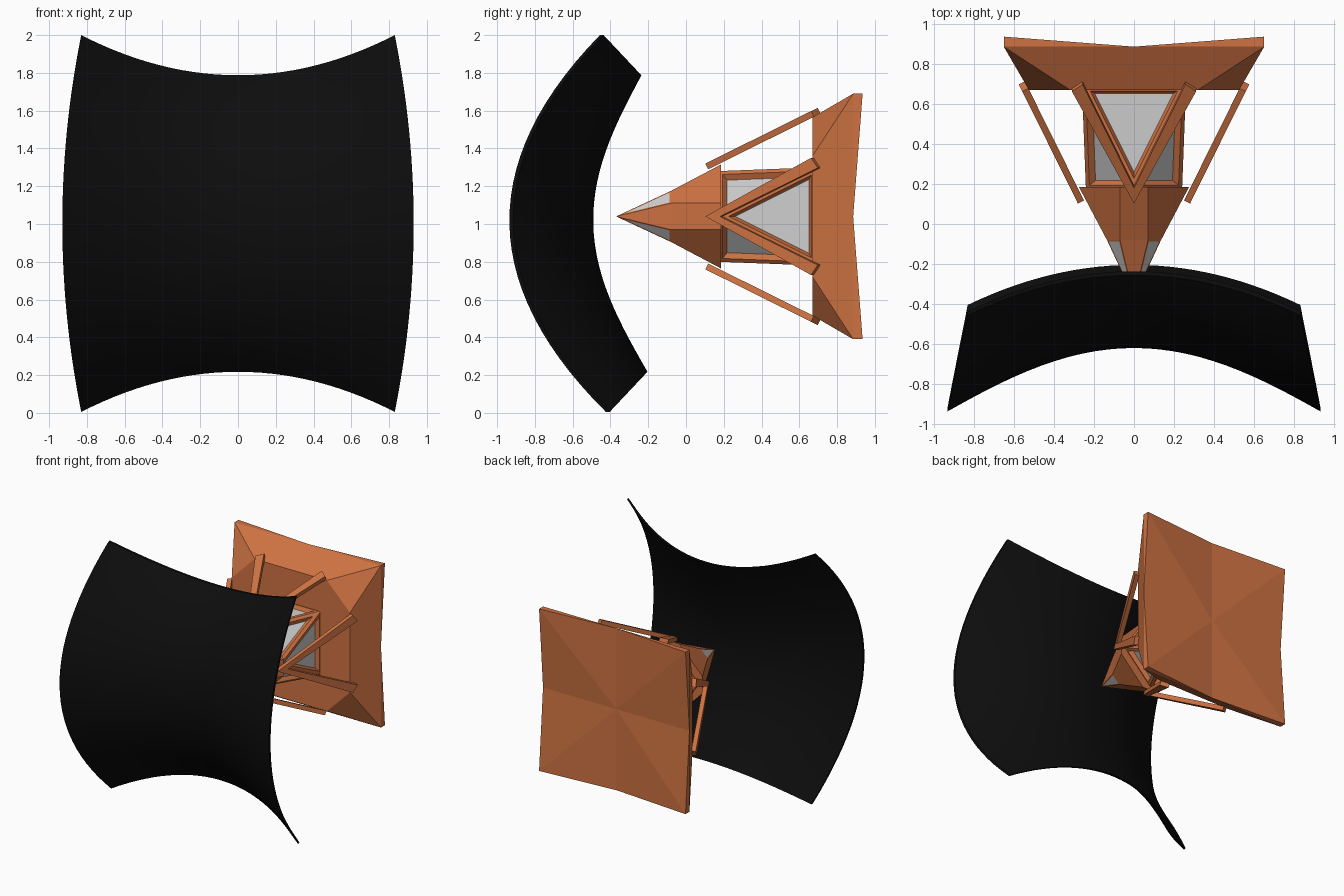
import bpy, bmesh, math
from mathutils import Vector

if "Cube" in bpy.data.objects:
    bpy.data.objects.remove(bpy.data.objects["Cube"])

CZ = 1.04  # height of the frame's central axis


def material(name, col):
    m = bpy.data.materials.new(name)
    m.diffuse_color = (*col, 1)
    m.use_nodes = True
    m.node_tree.nodes["Principled BSDF"].inputs["Base Color"].default_value = m.diffuse_color
    return m


ORANGE = material("burnt_orange", (0.62, 0.17, 0.055))
GLASS = material("pale_grey_glass", (0.62, 0.62, 0.62))
BLACK = material("gloss_black", (0.004, 0.004, 0.004))


def finish(name, bm, mats):
    me = bpy.data.meshes.new(name)
    bm.to_mesh(me)
    bm.free()
    for m in mats:
        me.materials.append(m)
    ob = bpy.data.objects.new(name, me)
    bpy.context.collection.objects.link(ob)
    return ob


def ring(bm, pts, y):
    return [bm.verts.new((x, y, CZ + z)) for x, z in pts]


def octagon(r, h):
    return [(r, -h), (r, h), (h, r), (-h, r), (-r, h), (-r, -h), (-h, -r), (h, -r)]


def glaze(bm, faces, frame, recess):
    """Frame each face, sink the pane, colour it as glass."""
    bmesh.ops.recalc_face_normals(bm, faces=bm.faces[:])
    bmesh.ops.inset_individual(bm, faces=faces, thickness=frame, depth=0,
                               use_even_offset=True)
    if recess:
        bmesh.ops.inset_individual(bm, faces=faces, thickness=recess * 0.5,
                                   depth=-recess, use_even_offset=True)
    for f in faces:
        f.material_index = 1


# curved black screen: saddle-shaped lens, thick in the middle, thin at the rim
bm = bmesh.new()
N = 28
sheets = []
for side in (-1, 1):
    g = []
    for i in range(N + 1):
        u = 2 * i / N - 1
        row = []
        for j in range(N + 1):
            v = 2 * j / N - 1
            x = u * (0.93 - 0.1 * v * v)
            z = 1.0025 + v * (0.785 + 0.2125 * u * u)
            y = -0.555 - 0.37 * u * u + v * v * (0.325 + 0.17 * u * u) - 0.016 * v
            y += side * (0.01 + 0.054 * (1 - u ** 4) * (1 - v ** 4))
            row.append(bm.verts.new((x, y, z)))
        g.append(row)
    for i in range(N):
        for j in range(N):
            bm.faces.new((g[i][j], g[i + 1][j], g[i + 1][j + 1], g[i][j + 1]))
    sheets.append(g)


def border(g):
    return ([g[i][0] for i in range(N)] + [g[N][j] for j in range(N)]
            + [g[i][N] for i in range(N, 0, -1)] + [g[0][j] for j in range(N, 0, -1)])


a, b = border(sheets[0]), border(sheets[1])
for k in range(len(a)):
    n = (k + 1) % len(a)
    bm.faces.new((a[k], a[n], b[n], b[k]))
bmesh.ops.recalc_face_normals(bm, faces=bm.faces[:])
screen = finish("curved_screen", bm, [BLACK])
bpy.context.view_layer.objects.active = screen
screen.select_set(True)
bpy.ops.object.shade_smooth_by_angle(angle=math.radians(35))

# back plate: faceted front, pinched square back
bm = bmesh.new()
S = 0.65
corner = [(S, S), (-S, S), (-S, -S), (S, -S)]
middle = [(0, S), (-S, 0), (0, -S), (S, 0)]
front = ring(bm, octagon(0.525, 0.32), 0.67)
cf = ring(bm, corner, 0.885)
cb = ring(bm, corner, 0.935)
mid = ring(bm, middle, 0.885)
hub = bm.verts.new((0, 0.885, CZ))
bm.faces.new(front)
for k in range(4):
    n = (k + 1) % 4
    p, q, r = (front[(2 * k + i) % 8] for i in (1, 2, 3))
    bm.faces.new((cf[k], p, q))
    bm.faces.new((cf[k], mid[k], cf[n], r, q))
    bm.faces.new((cf[k], cb[k], mid[k]))
    bm.faces.new((cf[n], mid[k], cb[n]))
    bm.faces.new((cb[k], hub, mid[k]))
    bm.faces.new((mid[k], hub, cb[n]))
bmesh.ops.recalc_face_normals(bm, faces=bm.faces[:])
finish("back_plate", bm, [ORANGE])

# cabin: diamond lofted to a square, a window in every triangular side
bm = bmesh.new()
D, Q = 0.24, 0.26
dia = ring(bm, [(D, 0), (0, D), (-D, 0), (0, -D)], 0.17)
sq = ring(bm, [(Q, Q), (-Q, Q), (-Q, -Q), (Q, -Q)], 0.69)
bm.faces.new(dia)
bm.faces.new(sq)
panes = []
for k in range(4):
    n = (k + 1) % 4
    panes.append(bm.faces.new((dia[k], dia[n], sq[k])))
    panes.append(bm.faces.new((dia[n], sq[n], sq[k])))
glaze(bm, panes, 0.025, 0.03)
finish("cabin", bm, [ORANGE, GLASS])

# nose: octagonal spike with glass between the ribs near the tip
bm = bmesh.new()
tip = bm.verts.new((0, -0.37, CZ))
r1 = ring(bm, octagon(0.135, 0.07), -0.08)
r2 = ring(bm, octagon(0.275, 0.07), 0.185)
panes = []
for k in range(8):
    n = (k + 1) % 8
    f = bm.faces.new((tip, r1[k], r1[n]))
    if k % 2:
        panes.append(f)
    bm.faces.new((r1[k], r2[k], r2[n], r1[n]))
bm.faces.new(r2)
glaze(bm, panes, 0.008, 0)
finish("nose", bm, [ORANGE, GLASS])

# four V-shaped braces spreading from the nose back to the plate
V = [(0, 0.0), (0.31, 0.94), (0.257, 1.0), (0, 0.13), (-0.257, 1.0), (-0.31, 0.94)]
start, end = Vector((0, 0.11, 0.265)), Vector((0, 0.705, 0.56))
axis = end - start
out = Vector((0, -axis.z, axis.y)).normalized() * 0.017
for k, label in enumerate(("top", "left", "bottom", "right")):
    bm = bmesh.new()
    c, s = round(math.cos(k * math.pi / 2)), round(math.sin(k * math.pi / 2))
    layers = []
    for sgn in (-1, 1):
        vs = []
        for t, w in V:
            p = start + axis * w + out * sgn + Vector((t, 0, 0))
            vs.append(bm.verts.new((p.x * c - p.z * s, p.y, CZ + p.x * s + p.z * c)))
        for leg in ((0, 1, 2, 3), (0, 3, 4, 5)):
            bm.faces.new([vs[i] for i in leg])
        layers.append(vs)
    lo, hi = layers
    for i in range(6):
        j = (i + 1) % 6
        bm.faces.new((lo[i], lo[j], hi[j], hi[i]))
    bmesh.ops.recalc_face_normals(bm, faces=bm.faces[:])
    finish(label + "_brace", bm, [ORANGE])
